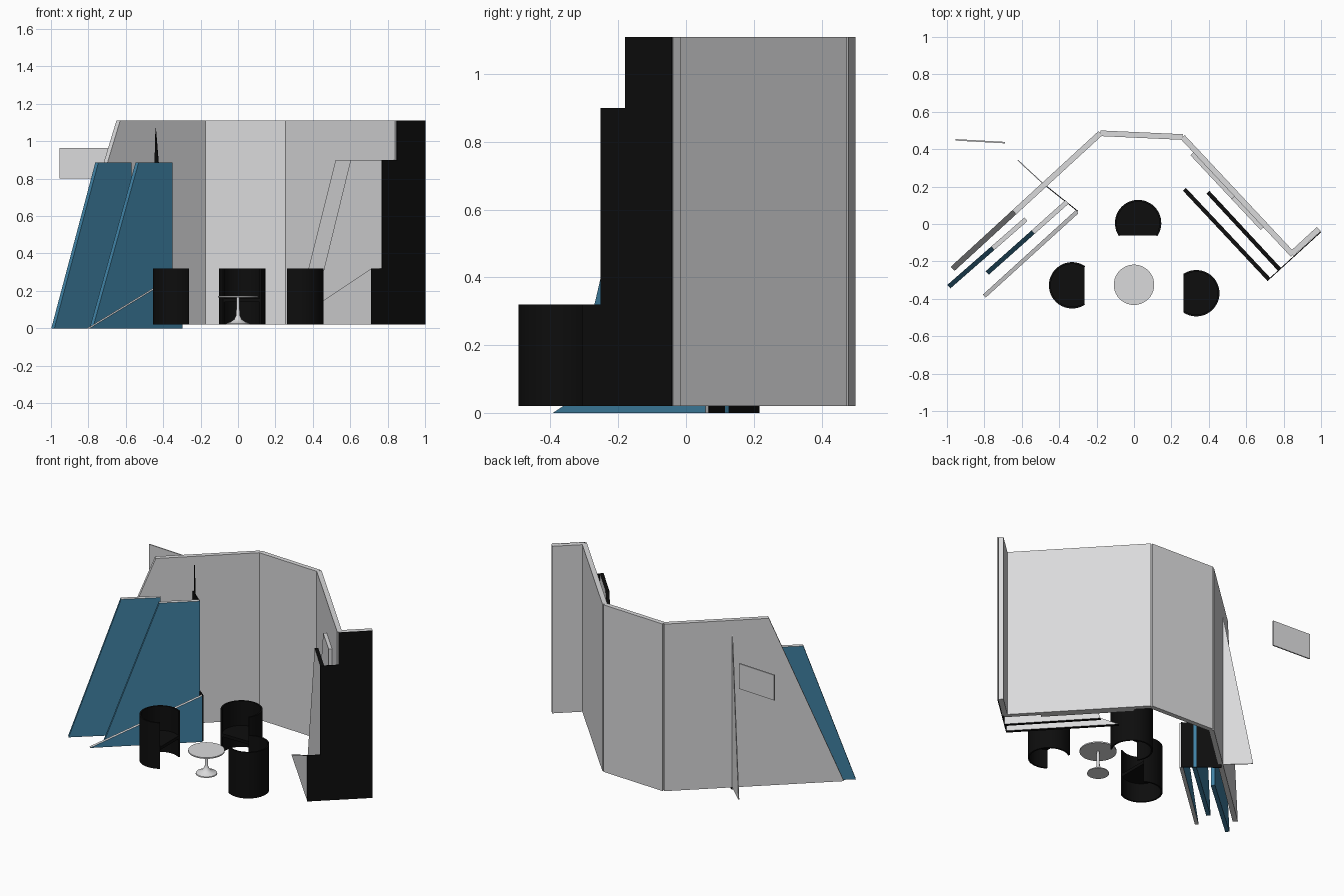
import bpy, bmesh, math
from mathutils import Vector

old = bpy.data.objects.get("Cube")
if old:
    bpy.data.objects.remove(old, do_unlink=True)


def material(name, color):
    m = bpy.data.materials.new(name)
    m.use_nodes = True
    m.diffuse_color = (*color, 1)
    m.node_tree.nodes["Principled BSDF"].inputs["Base Color"].default_value = (*color, 1)
    return m


GREY = material("light grey", (0.7, 0.7, 0.71))
BLUE = material("panel blue", (0.05, 0.22, 0.37))
BLACK = material("black", (0.004, 0.004, 0.004))


def finish(name, bm, mats):
    bmesh.ops.recalc_face_normals(bm, faces=bm.faces)
    mesh = bpy.data.meshes.new(name)
    bm.to_mesh(mesh)
    bm.free()
    for m in mats:
        mesh.materials.append(m)
    obj = bpy.data.objects.new(name, mesh)
    bpy.context.collection.objects.link(obj)
    return obj


def slab(name, start, end, outline, thick, mats, edge_rule=None):
    """Upright board along start-end; outline holds (x, z) points."""
    a, b = Vector(start), Vector(end)
    side = Vector((a.y - b.y, b.x - a.x)).normalized() * thick / 2
    bm = bmesh.new()
    rings = []
    for s in (1, -1):
        ring = []
        for x, z in outline:
            p = a.lerp(b, (x - a.x) / (b.x - a.x)) + side * s
            ring.append(bm.verts.new((p.x, p.y, z)))
        rings.append(ring)
        bm.faces.new(ring)
    n = len(outline)
    for i in range(n):
        j = (i + 1) % n
        f = bm.faces.new((rings[0][i], rings[0][j], rings[1][j], rings[1][i]))
        f.normal_update()
        if edge_rule and edge_rule(f):
            f.material_index = 1
    return finish(name, bm, mats)


def box_outline(x0, x1, z0, z1):
    return [(x0, z0), (x1, z0), (x1, z1), (x0, z1)]


# Folded back wall
LOW, TOP, WALL = 0.02, 1.11, 0.03
slab("left_wall", (-0.97, -0.24), (-0.18, 0.485),
     [(-0.97, LOW), (-0.18, LOW), (-0.18, TOP), (-0.64, TOP)], WALL, [GREY])
slab("back_wall", (-0.18, 0.485), (0.26, 0.465), box_outline(-0.18, 0.26, LOW, TOP), WALL, [GREY])
slab("right_wall", (0.26, 0.465), (0.85, -0.165), box_outline(0.26, 0.85, LOW, TOP), WALL, [GREY])
slab("wing_wall", (0.843, -0.16), (0.988, -0.027), box_outline(0.843, 0.988, LOW, TOP), WALL, [GREY])

# Leaning blue panels on the left, with grey flat tops
def flat_top(f):
    return abs(f.normal.z) > 0.95 and f.calc_center_median().z > 0.5

H = 0.885
slab("outer_blue_panel", (-0.99, -0.335), (-0.578, 0.025),
     [(-0.99, 0), (-0.578, 0), (-0.578, H), (-0.755, H)], 0.025, [BLUE, GREY], flat_top)
slab("inner_blue_panel", (-0.785, -0.262), (-0.358, 0.118),
     [(-0.785, 0), (-0.358, 0), (-0.358, H), (-0.54, H)], 0.025, [BLUE, GREY], flat_top)
slab("low_blue_panel", (-0.8, -0.385), (-0.305, 0.065),
     [(-0.8, 0), (-0.305, 0), (-0.305, 0.3)], 0.022, [BLUE, GREY], lambda f: True)

# Stepped black end sheet on the left, and the fin behind the wall
slab("left_end_sheet", (-0.485, 0.215), (-0.3, 0.068),
     [(-0.485, 0), (-0.3, 0), (-0.3, 0.3), (-0.358, 0.3), (-0.358, H),
      (-0.425, H), (-0.44, 1.07), (-0.445, H), (-0.485, H)], 0.005, [BLACK])
slab("rear_fin", (-0.62, 0.34), (-0.485, 0.215),
     [(-0.62, LOW), (-0.485, LOW), (-0.485, 1.06)], 0.005, [GREY])

# Leaning grey panels on the right, with black edges
R = 0.9
slab("rear_right_panel", (0.31, 0.375), (0.685, -0.025),
     [(0.31, LOW), (0.685, LOW), (0.685, R), (0.53, R)], 0.022, [GREY])
slab("middle_right_panel", (0.395, 0.17), (0.78, -0.245),
     [(0.395, LOW), (0.78, LOW), (0.78, R), (0.61, R)], 0.022, [GREY, BLACK], lambda f: True)
slab("low_right_panel", (0.27, 0.185), (0.722, -0.297),
     [(0.27, LOW), (0.722, LOW), (0.722, 0.32)], 0.022, [GREY, BLACK], lambda f: True)

# Stepped black end sheet on the right
slab("right_end_sheet", (0.712, -0.304), (1.0, -0.041),
     [(0.712, LOW), (1.0, LOW), (1.0, TOP), (0.85, TOP), (0.85, R),
      (0.77, R), (0.77, 0.32), (0.712, 0.32)], 0.005, [BLACK])

# Hanging sign
slab("sign_plate", (-0.955, 0.45), (-0.69, 0.435), box_outline(-0.955, -0.69, 0.8, 0.965), 0.008, [GREY])


def tub_chair(name, center, facing):
    """Open tub shell with a seat; facing is the angle of the opening."""
    radius, thick, seat_z, steps = 0.124, 0.01, 0.16, 32
    half_gap = math.acos(0.07 / radius)
    angles = [facing + half_gap + (2 * math.pi - 2 * half_gap) * i / steps for i in range(steps + 1)]

    def ring(bm, r, z):
        return [bm.verts.new((center[0] + r * math.cos(a), center[1] + r * math.sin(a), z)) for a in angles]

    bm = bmesh.new()
    loops = [ring(bm, r, z) for r, z in ((radius, LOW), (radius, 0.32), (radius - thick, 0.32), (radius - thick, LOW))]
    for k in range(4):
        a, b = loops[k], loops[(k + 1) % 4]
        for i in range(steps):
            bm.faces.new((a[i], a[i + 1], b[i + 1], b[i]))
    for i in (0, -1):
        bm.faces.new([l[i] for l in loops])
    shell = finish(name + "_shell", bm, [BLACK])
    bm = bmesh.new()
    top, bottom = ring(bm, radius - thick / 2, seat_z), ring(bm, radius - thick / 2, seat_z - 0.02)
    bm.faces.new(top)
    bm.faces.new(bottom)
    for i in range(steps + 1):
        j = (i + 1) % (steps + 1)
        bm.faces.new((top[i], top[j], bottom[j], bottom[i]))
    seat = finish(name + "_seat", bm, [BLACK])
    return [shell, seat]


smooth = tub_chair("back_chair", (0.022, 0.005), -math.pi / 2)
smooth += tub_chair("left_chair", (-0.331, -0.328), 0)
smooth += tub_chair("right_chair", (0.333, -0.37), math.pi)

# Pedestal table, one lathed profile
profile = [(0, LOW), (0.064, LOW), (0.062, 0.026), (0.04, 0.034), (0.02, 0.048), (0.01, 0.07),
           (0.008, 0.165), (0.108, 0.165), (0.108, 0.173), (0, 0.173)]
bm = bmesh.new()
verts = [bm.verts.new((r, 0, z)) for r, z in profile]
edges = [bm.edges.new(pair) for pair in zip(verts, verts[1:])]
bmesh.ops.spin(bm, geom=verts + edges, cent=(0, 0, 0), axis=(0, 0, 1), angle=2 * math.pi, steps=40)
bmesh.ops.remove_doubles(bm, verts=bm.verts, dist=0.0001)
table = finish("pedestal_table", bm, [GREY])
table.location = (0, -0.325, 0)
smooth.append(table)

# Smooth shading on the round parts
bpy.ops.object.select_all(action="DESELECT")
for obj in smooth:
    obj.select_set(True)
bpy.context.view_layer.objects.active = table
bpy.ops.object.shade_smooth_by_angle(angle=math.radians(35))
